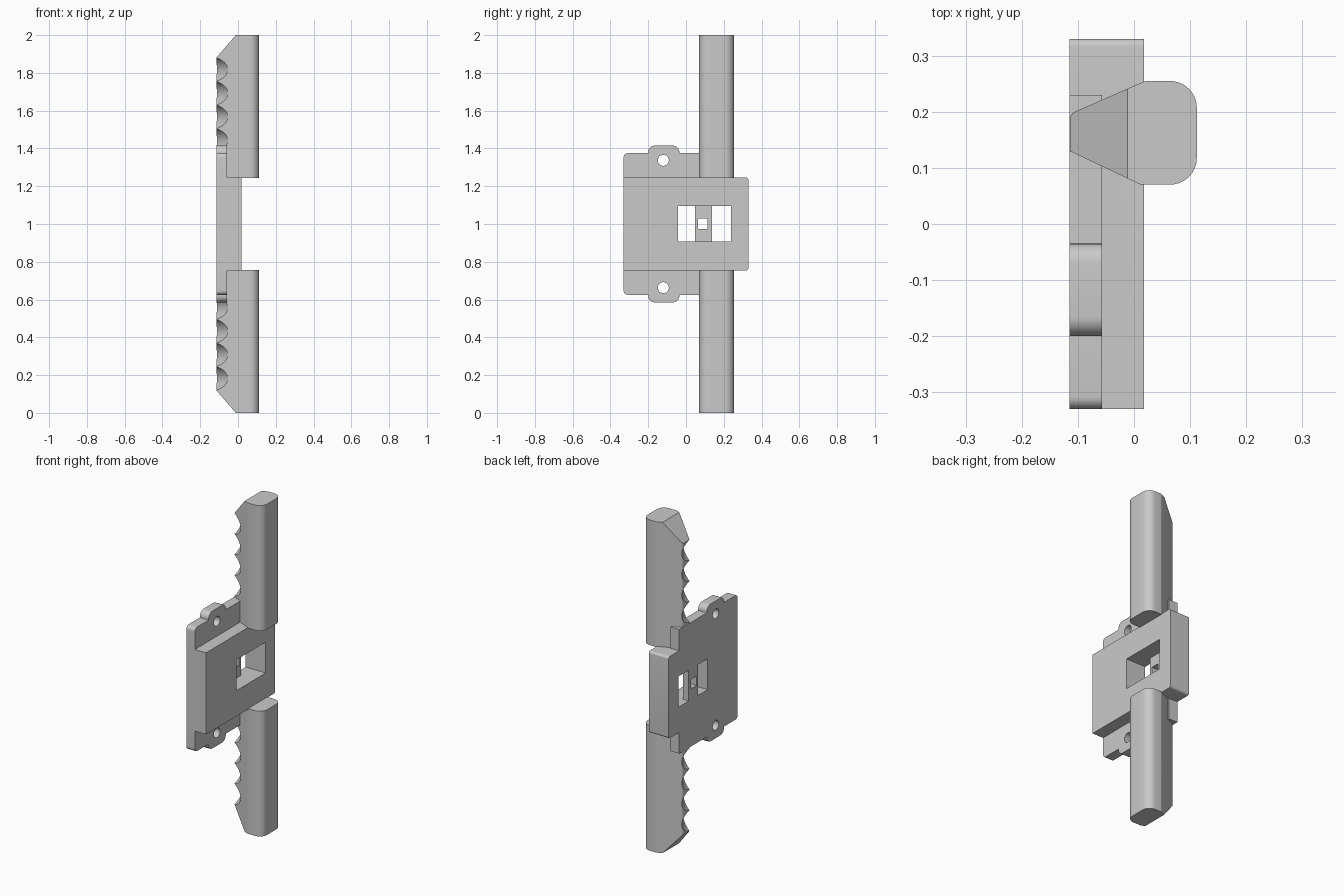
import bpy, bmesh, math
from mathutils import Vector, Matrix

cube = bpy.data.objects.get("Cube")
if cube:
    bpy.data.objects.remove(cube, do_unlink=True)

grey = bpy.data.materials.new("plain grey")
grey.use_nodes = True
colour = (0.59, 0.59, 0.59, 1)
grey.diffuse_color = colour
grey.node_tree.nodes["Principled BSDF"].inputs["Base Color"].default_value = colour


def rounded(corners, steps=8):
    """Outline from (u, v, radius) corners, with arcs where the radius is set."""
    out = []
    for i, (u, v, r) in enumerate(corners):
        p = Vector((u, v))
        if r == 0:
            out.append(p)
            continue
        a = (Vector(corners[i - 1][:2]) - p).normalized()
        b = (Vector(corners[(i + 1) % len(corners)][:2]) - p).normalized()
        half = a.angle(b) / 2
        centre = p + (a + b).normalized() * r / math.sin(half)
        start = (p + a * r / math.tan(half) - centre).normalized()
        end = (p + b * r / math.tan(half) - centre).normalized()
        for k in range(steps + 1):
            t, sweep = k / steps, math.pi - 2 * half
            d = start * math.sin((1 - t) * sweep) + end * math.sin(t * sweep)
            out.append(centre + d * r / math.sin(sweep))
    return out


def prism(name, outline, low, high, axis):
    """Extrude an outline along x (outline is y, z), y (x, z) or z (x, y)."""
    place = {"x": lambda p, h: (h, p[0], p[1]),
             "y": lambda p, h: (p[0], h, p[1]),
             "z": lambda p, h: (p[0], p[1], h)}[axis]
    bm = bmesh.new()
    face = bm.faces.new([bm.verts.new(place(p, low)) for p in outline])
    top = bmesh.ops.extrude_face_region(bm, geom=[face], use_keep_orig=True)["geom"]
    shift = Vector(place((0, 0), high - low))
    bmesh.ops.translate(bm, vec=shift, verts=[g for g in top if isinstance(g, bmesh.types.BMVert)])
    return finish(name, bm)


def cylinder(name, centre, radius, length, direction, sides=32):
    bm = bmesh.new()
    turn = Vector(direction).to_track_quat("Z", "Y").to_matrix().to_4x4()
    bmesh.ops.create_cone(bm, cap_ends=True, segments=sides, radius1=radius, radius2=radius,
                          depth=length, matrix=Matrix.Translation(centre) @ turn)
    return finish(name, bm)


def finish(name, bm):
    bmesh.ops.recalc_face_normals(bm, faces=bm.faces)
    mesh = bpy.data.meshes.new(name)
    bm.to_mesh(mesh)
    bm.free()
    mesh.materials.append(grey)
    obj = bpy.data.objects.new(name, mesh)
    bpy.context.collection.objects.link(obj)
    return obj


def select(obj):
    bpy.ops.object.select_all(action="DESELECT")
    obj.select_set(True)
    bpy.context.view_layer.objects.active = obj


def combine(obj, other, operation):
    select(obj)
    mod = obj.modifiers.new("cut", "BOOLEAN")
    mod.operation, mod.solver, mod.object = operation, "EXACT", other
    bpy.ops.object.modifier_apply(modifier=mod.name)
    bpy.data.objects.remove(other, do_unlink=True)


def box(name, x, y, z):
    return prism(name, [(y[0], z[0]), (y[1], z[0]), (y[1], z[1]), (y[0], z[1])], x[0], x[1], "x")


BACK, STEP, FACE = -0.115, -0.057, 0.018

# Thin mounting flange with rounded ears at both ends
upper = [(0.23, 0.375, 0), (-0.035, 0.375, 0), (-0.035, 0.415, 0.035),
         (-0.2, 0.415, 0.035), (-0.2, 0.375, 0), (-0.33, 0.375, 0.022)]
lower = [(y, -z, r) for y, z, r in reversed(upper)]
outline = [(y, z + 1) for y, z in rounded(upper + lower)]
body = prism("mounting_body", outline, BACK, STEP, "x")

# Thick central block
block = rounded([(-0.33, 0.753, 0), (0.33, 0.753, 0.014), (0.33, 1.247, 0.014), (-0.33, 1.247, 0)])
combine(body, prism("block", block, BACK, FACE, "x"), "UNION")

# Window with a bridge left at the back, pierced by a small square hole
combine(body, box("recess", (-0.075, 0.1), (-0.042, 0.238), (0.908, 1.094)), "DIFFERENCE")
for y, z in [((0.063, 0.115), (0.974, 1.03)), ((-0.042, 0.048), (0.908, 1.094)),
             ((0.138, 0.238), (0.908, 1.094))]:
    combine(body, box("opening", (-0.2, -0.03), y, z), "DIFFERENCE")

# Screw holes
for side in (-1, 1):
    combine(body, cylinder("hole", (-0.09, -0.12, 1 + side * 0.337), 0.029, 0.2, (1, 0, 0)), "DIFFERENCE")

# Bar handles with a tapered back, sloped tip and finger scallops
section = rounded([(0.112, 0.07, 0.048), (0.112, 0.255, 0.048), (0.02, 0.255, 0.02),
                   (-0.1145, 0.196, 0.016), (-0.1145, 0.13, 0), (0.012, 0.07, 0.02)])
along = Vector((0.05, -0.085, 0)).normalized()
outward = Vector((-0.085, -0.05, 0)).normalized()
depth, pitch = 0.038, 0.125
radius = ((pitch / 2) ** 2 + depth ** 2) / (2 * depth)
for name, side in (("upper_handle", 1), ("lower_handle", -1)):
    z = lambda h: 1 + side * h
    handle = prism(name, section, min(z(0.243), z(1)), max(z(0.243), z(1)), "z")
    tip = [(-0.012, z(1)), (-0.115, z(0.88)), (-0.2, z(0.781)), (-0.2, z(1.1)), (0.074, z(1.1))]
    combine(handle, prism("tip_cut", tip, 0, 0.4, "y"), "DIFFERENCE")
    for i in range(4):
        deepest = Vector((-0.078, 0.1425, z(0.88 - pitch * (i + 0.5))))
        combine(handle, cylinder("scallop", deepest + outward * radius, radius, 0.5, along, 48), "DIFFERENCE")

# Smooth curved areas, keep crisp edges
for name in ("mounting_body", "upper_handle", "lower_handle"):
    select(bpy.data.objects[name])
    bpy.ops.object.shade_smooth_by_angle(angle=math.radians(25))
